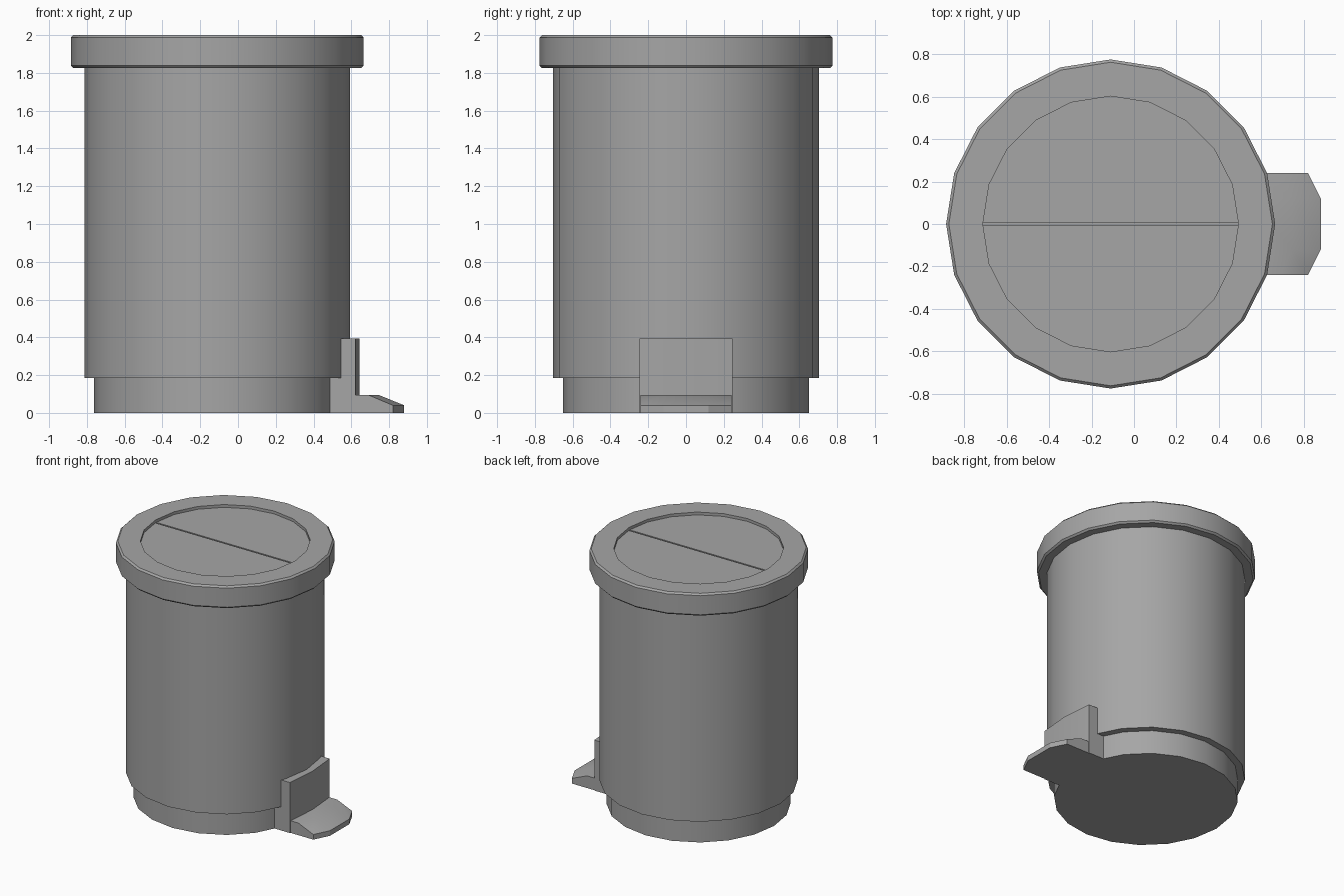
import bpy, bmesh, math

SIDES = 20
CX = -0.11          # axis of the bin; the pedal sticks out on +x
HALF_W = 0.24       # half width of the pedal

cube = bpy.data.objects.get("Cube")
if cube:
    bpy.data.objects.remove(cube, do_unlink=True)

grey = bpy.data.materials.new("grey plastic")
grey.use_nodes = True
colour = (0.38, 0.38, 0.38, 1)
grey.diffuse_color = colour
grey.node_tree.nodes["Principled BSDF"].inputs["Base Color"].default_value = colour


def finish(name, bm):
    """Turn a bmesh into a shaded object."""
    bmesh.ops.recalc_face_normals(bm, faces=bm.faces)
    mesh = bpy.data.meshes.new(name)
    bm.to_mesh(mesh)
    bm.free()
    mesh.materials.append(grey)
    obj = bpy.data.objects.new(name, mesh)
    bpy.context.collection.objects.link(obj)
    bpy.ops.object.select_all(action="DESELECT")
    obj.select_set(True)
    bpy.context.view_layer.objects.active = obj
    bpy.ops.object.shade_smooth_by_angle(angle=math.radians(25))
    return obj


def loft(name, rings):
    """Join equal-length point rings with quads and cap both ends."""
    bm = bmesh.new()
    loops = [[bm.verts.new(p) for p in ring] for ring in rings]
    for a, b in zip(loops, loops[1:]):
        for i in range(len(a)):
            j = (i + 1) % len(a)
            bm.faces.new((a[i], a[j], b[j], b[i]))
    bm.faces.new(loops[0])
    bm.faces.new(loops[-1])
    return finish(name, bm)


def circle(r, z):
    step = math.tau / SIDES
    return [(CX + r * math.cos(i * step), r * math.sin(i * step), z)
            for i in range(SIDES)]


def lathe(name, profile):
    return loft(name, [circle(r, z) for r, z in profile])


def prism(name, outline, z0, z1):
    return loft(name, [[(x, y, z) for x, y in outline] for z in (z0, z1)])


# Round parts
lathe("base", [(0.652, 0), (0.652, 0.2)])
lathe("body", [(0.703, 0.185), (0.703, 1.85)])
lathe("lid_rim", [(0.762, 1.825), (0.775, 1.838), (0.775, 1.987),
                  (0.762, 2.0), (0.602, 2.0), (0.602, 1.955)])

# Two half-round flaps set into the lid with a narrow gap between them
for name, side in (("back_flap", 1), ("front_flap", -1)):
    arc = [(CX + 0.602 * math.cos(math.pi * i / 10),
            side * max(0.602 * math.sin(math.pi * i / 10), 0.006))
           for i in range(11)]
    prism(name, arc, 1.95, 1.978)

# Bracket with a slightly bowed outer face
prism("pedal_bracket", [(0.45, -0.245), (0.622, -0.245), (0.643, 0),
                        (0.622, 0.245), (0.45, 0.245)], 0, 0.395)


# Foot pedal: flat near the bracket, sloping down to a clipped tip
def pedal_row(y, crease, tip):
    return [(0.55, y, 0), (tip, y, 0), (tip, y, 0.04),
            (crease, y, 0.095), (0.55, y, 0.095)]


loft("foot_pedal", [pedal_row(-HALF_W, 0.69, 0.82),
                    pedal_row(-HALF_W / 2, 0.745, 0.88),
                    pedal_row(HALF_W / 2, 0.745, 0.88),
                    pedal_row(HALF_W, 0.69, 0.82)])
